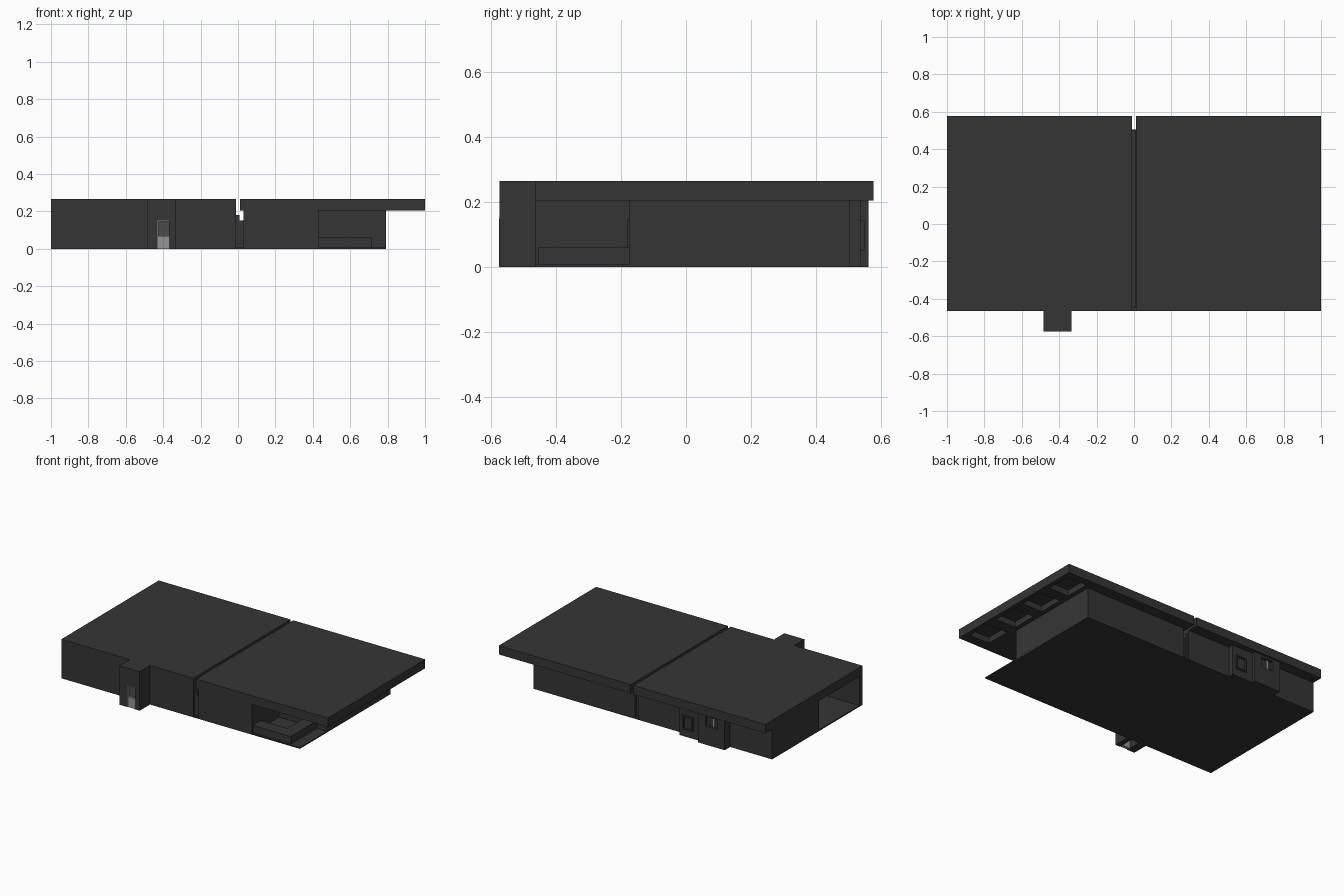
import bpy, bmesh

if "Cube" in bpy.data.objects:
    bpy.data.objects.remove(bpy.data.objects["Cube"])


def material(name, v):
    m = bpy.data.materials.new(name)
    m.diffuse_color = (v, v, v, 1)
    m.use_nodes = True
    m.node_tree.nodes["Principled BSDF"].inputs["Base Color"].default_value = m.diffuse_color
    return m


DARK = material("charcoal", 0.036)
MID = material("smoked_grey", 0.07)
LIGHT = material("pale_grey", 0.3)


def boxes(name, parts, mat=DARK):
    """One object made of boxes given as x0, x1, y0, y1, z0, z1."""
    bm = bmesh.new()
    for x0, x1, y0, y1, z0, z1 in parts:
        vs = bmesh.ops.create_cube(bm, size=1)["verts"]
        for v in vs:
            v.co = (x1 if v.co.x > 0 else x0,
                    y1 if v.co.y > 0 else y0,
                    z1 if v.co.z > 0 else z0)
    me = bpy.data.meshes.new(name)
    bm.to_mesh(me)
    bm.free()
    me.materials.append(mat)
    ob = bpy.data.objects.new(name, me)
    bpy.context.collection.objects.link(ob)
    return ob


F, B, BW = -0.465, 0.578, 0.505     # front, roof back edge, back wall
EAVE, TOP = 0.205, 0.265

# Ground slab under the whole house
boxes("floor_slab", [(-1, 0.79, F, BW, 0, 0.008)])

# Left house: roof, solid rooms, and a carport open to the left
boxes("left_roof", [(-1, -0.01, F, B, EAVE, TOP)])
boxes("left_rooms", [(-1, -0.01, 0, BW, 0, EAVE),
                     (-0.52, -0.01, F, 0, 0, EAVE)])
boxes("carport_front_wall", [(-1, -0.52, F, -0.43, 0, EAVE)])

# Right house: rooms with the front right corner left open
boxes("right_rooms", [(0.03, 0.79, -0.175, BW, 0, EAVE),
                      (0.03, 0.43, F, -0.175, 0, EAVE)])

# Right roof: thin plate, solid underside over rooms, coffered overhang
roof = [(0.01, 1, F, B, 0.245, TOP),
        (0.01, 0.82, F, B, EAVE, 0.245),
        (0.97, 1, F, B, EAVE, 0.245)]
centres = [-0.31, -0.06, 0.19, 0.44]
edges = [F] + [c + s * 0.085 for c in centres for s in (-1, 1)] + [B]
for y0, y1 in zip(edges[::2], edges[1::2]):
    roof.append((0.82, 0.97, y0, y1, EAVE, 0.245))
boxes("right_roof", roof)

# Low infill in the slot between the two houses
boxes("slot_infill", [(-0.01, 0.008, -0.45, 0.5, 0, 0.18),
                      (0.008, 0.03, -0.45, 0.49, 0, 0.15)])

# Corner terrace: L-shaped planter, door and window
boxes("terrace_planter", [(0.43, 0.715, -0.455, -0.37, 0.008, 0.06),
                          (0.63, 0.715, -0.37, -0.175, 0.008, 0.06)])
boxes("terrace_window", [(0.62, 0.71, -0.181, -0.175, 0.05, 0.15)])

# Entrance porch: hollow box with a door opening
P0, P1, PF = -0.485, -0.335, -0.575
D0, D1, DT = -0.43, -0.37, 0.15
boxes("porch", [(P0, D0, PF, F, 0, TOP), (D1, P1, PF, F, 0, TOP),
                (D0, D1, PF, F, DT, TOP)])
boxes("door_glass", [(D0, D1, -0.556, -0.55, 0.068, DT)], MID)
boxes("door_lower_panel", [(D0, D1, -0.571, -0.55, 0, 0.068)], LIGHT)
boxes("door_frame", [(D0, D0 + 0.004, PF - 0.001, -0.56, 0, DT),
                     (D0, D1, PF - 0.001, -0.56, DT - 0.004, DT)], LIGHT)

# Two bays on the back wall
boxes("back_bay_inner", [(-0.485, -0.33, BW, 0.54, 0, EAVE)])
W0, W1, Z0, Z1, t = -0.435, -0.355, 0.05, 0.145, 0.01
boxes("back_window_frame", [(W0, W0 + t, 0.54, 0.55, Z0, Z1),
                            (W1 - t, W1, 0.54, 0.55, Z0, Z1),
                            (W0, W1, 0.54, 0.55, Z0, Z0 + t),
                            (W0, W1, 0.54, 0.55, Z1 - t, Z1)])
boxes("back_bay_outer", [(-0.685, -0.63, BW, 0.563, 0, EAVE),
                         (-0.54, -0.485, BW, 0.563, 0, EAVE),
                         (-0.63, -0.54, BW, 0.563, 0, 0.125),
                         (-0.63, -0.54, BW, 0.563, 0.19, EAVE),
                         (-0.63, -0.54, BW, 0.545, 0.125, 0.19)])
boxes("back_bay_light_strip", [(-0.6, -0.588, 0.545, 0.55, 0.127, 0.19)], LIGHT)
